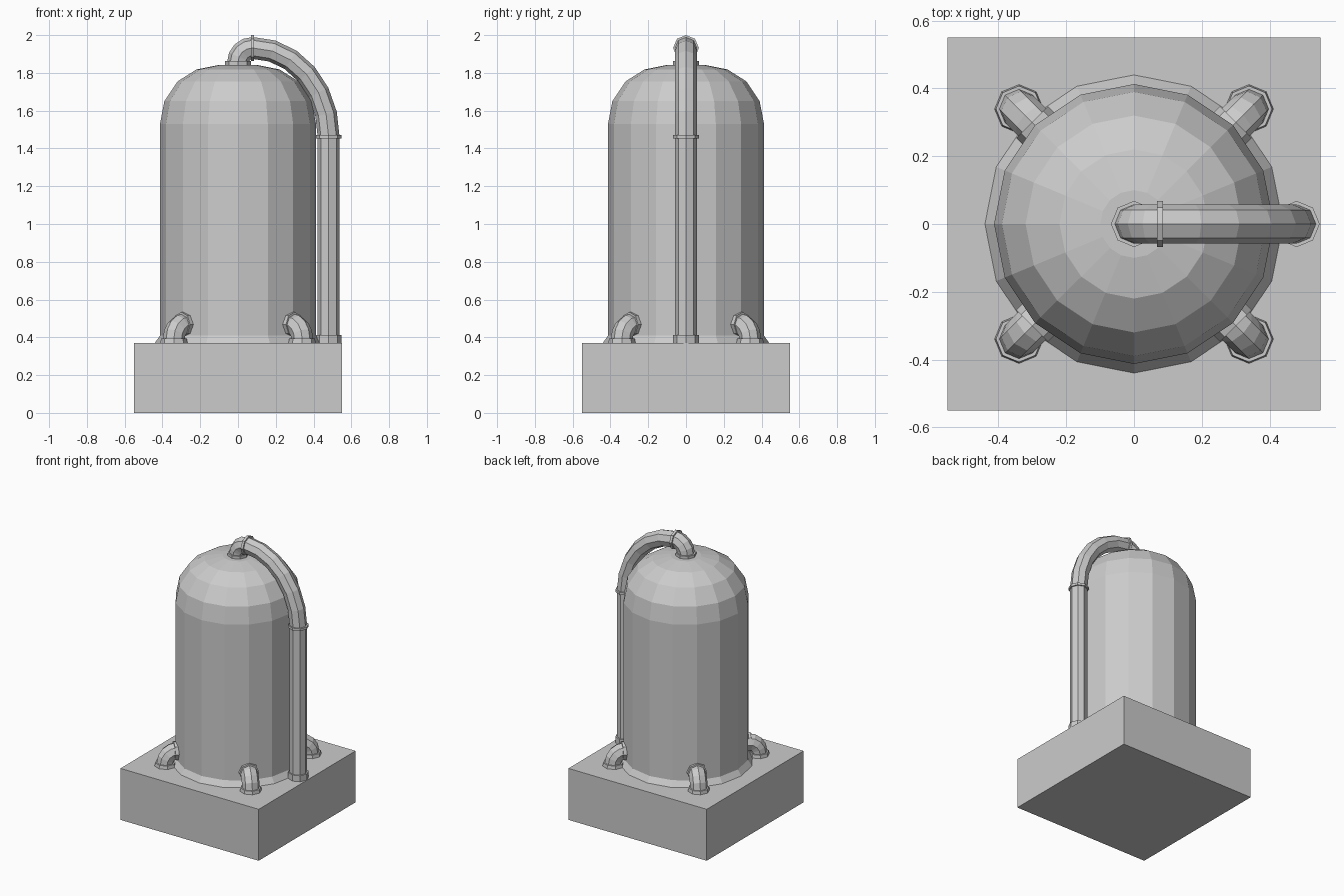
import bpy, math
from mathutils import Vector

if "Cube" in bpy.data.objects:
    bpy.data.objects.remove(bpy.data.objects["Cube"])

grey = bpy.data.materials.new("light_grey")
grey.diffuse_color = (0.6, 0.6, 0.6, 1)
grey.use_nodes = True
grey.node_tree.nodes["Principled BSDF"].inputs["Base Color"].default_value = grey.diffuse_color


def make(name, verts, faces):
    me = bpy.data.meshes.new(name)
    me.from_pydata(verts, [], faces)
    me.materials.append(grey)
    ob = bpy.data.objects.new(name, me)
    bpy.context.collection.objects.link(ob)
    return ob


def skin(name, rings):
    """Join equal rings of points into a closed, capped tube."""
    n = len(rings[0])
    verts = [p for r in rings for p in r]
    faces = [(i * n + j, i * n + (j + 1) % n, (i + 1) * n + (j + 1) % n, (i + 1) * n + j)
             for i in range(len(rings) - 1) for j in range(n)]
    last = (len(rings) - 1) * n
    faces += [tuple(reversed(range(n))), tuple(range(last, last + n))]
    return make(name, verts, faces)


def sweep(name, path, heading=0.0, sides=8):
    """path: (u, z, tangent angle, radius) in the vertical plane at the heading."""
    d = Vector((math.cos(heading), math.sin(heading), 0))
    up = Vector((0, 0, 1))
    side = up.cross(d)
    rings = []
    for u, z, a, r in path:
        t = d * math.cos(a) + up * math.sin(a)
        b = t.cross(side)
        rings.append([d * u + up * z + (side * math.cos(k) + b * math.sin(k)) * r
                      for k in (2 * math.pi * i / sides for i in range(sides))])
    return skin(name, rings)


def arc(cu, cz, ru, rz, a0, a1, n, r):
    """Elliptical bend, angles in degrees, travelling from a0 to a1."""
    s = 1 if a1 > a0 else -1
    out = []
    for i in range(n + 1):
        a = math.radians(a0 + (a1 - a0) * i / n)
        out.append((cu + ru * math.cos(a), cz + rz * math.sin(a),
                    math.atan2(s * rz * math.cos(a), -s * ru * math.sin(a)), r))
    return out


UP = math.pi / 2
R, C = 0.058, 0.068   # pipe and collar radius

# square base block
h, top = 0.55, 0.37
skin("base", [[Vector((x, y, z)) for x, y in ((-h, -h), (h, -h), (h, h), (-h, h))]
              for z in (0, top)])

# sixteen-sided domed tank with flared foot
profile = [(0.44, 0.37), (0.413, 0.41), (0.413, 1.53), (0.39, 1.65),
           (0.32, 1.755), (0.22, 1.818), (0.10, 1.842)]
skin("tank", [[Vector((r * math.cos(k * math.pi / 8), r * math.sin(k * math.pi / 8), z))
               for k in range(16)] for r, z in profile])

# main pipe: rise from base, big bend, small elbow into the dome
sweep("riser_pipe", [(0.48, top, UP, R), (0.48, 1.46, UP, R)])
sweep("large_bend", arc(0.077, 1.46, 0.403, 0.472, 0, 90, 6, R))
sweep("top_elbow", arc(0.077, 1.855, 0.077, 0.077, 90, 180, 4, R) + [(0, 1.83, -UP, R)])
sweep("riser_base_collar", [(0.48, top, UP, C), (0.48, 0.413, UP, C)])
sweep("riser_top_collar", [(0.48, 1.453, UP, C), (0.48, 1.47, UP, C)])
sweep("bend_collar", [(0.068, 1.932, 0, C), (0.086, 1.932, 0, C)])
sweep("dome_collar", [(0, 1.835, UP, C), (0, 1.862, UP, C)])

# four corner elbows between base and tank
for i in range(4):
    a = math.radians(45 + 90 * i)
    sweep(f"corner_elbow_{i + 1}",
          [(0.48, top, UP, R)] + arc(0.405, 0.393, 0.075, 0.075, 0, 90, 4, R)
          + [(0.37, 0.468, math.pi, R)], a)
    sweep(f"corner_base_collar_{i + 1}",
          [(0.48, top, UP, 0.072), (0.48, 0.393, UP, C)], a)
    sweep(f"corner_tank_collar_{i + 1}",
          [(0.425, 0.468, math.pi, 0.066), (0.38, 0.468, math.pi, 0.066)], a)
